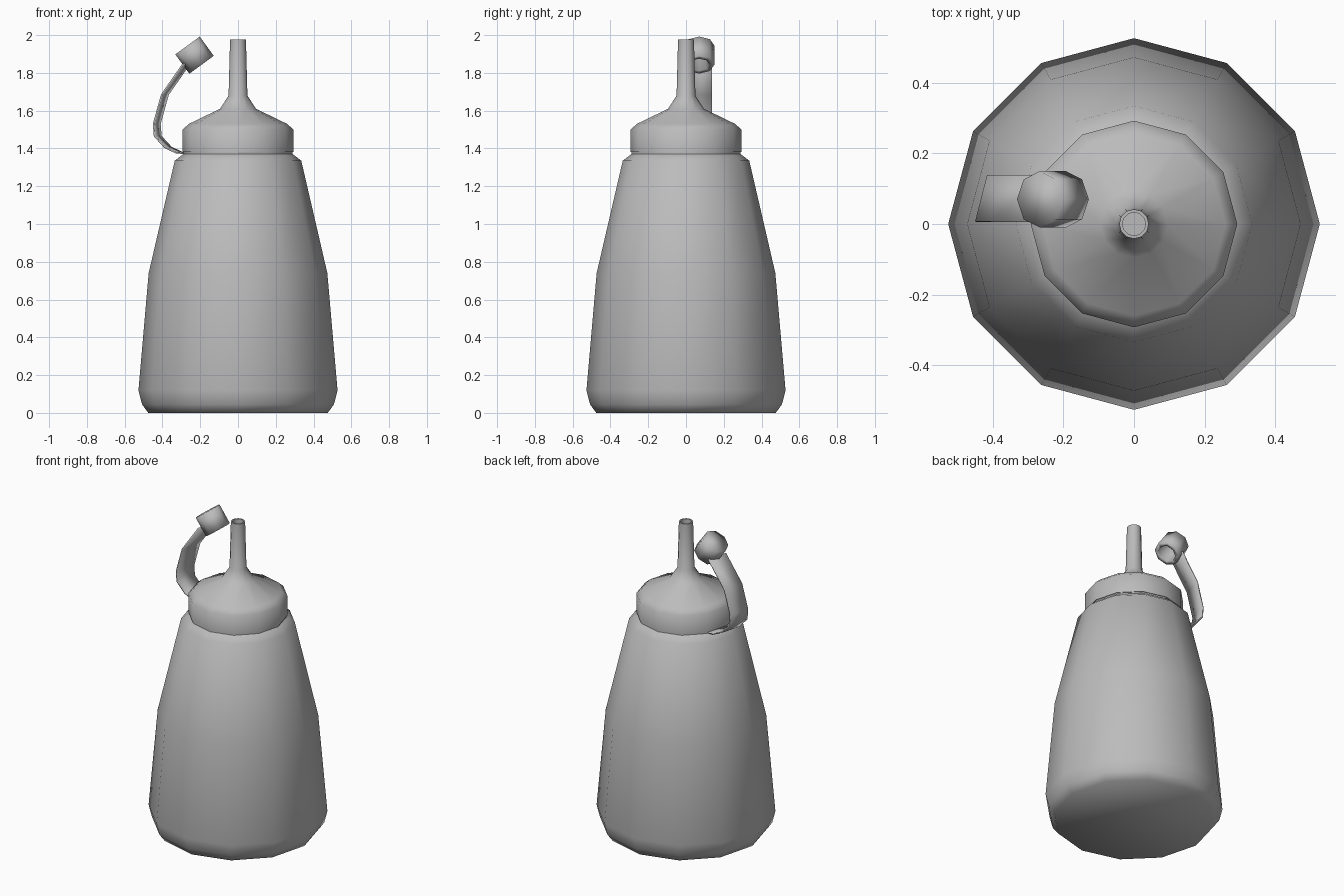
import bpy, bmesh, math
from mathutils import Vector, Matrix

cube = bpy.data.objects.get("Cube")
if cube:
    bpy.data.objects.remove(cube, do_unlink=True)

grey = bpy.data.materials.new("plain_grey")
grey.use_nodes = True
colour = (0.5, 0.5, 0.5, 1)
grey.diffuse_color = colour
grey.node_tree.nodes["Principled BSDF"].inputs["Base Color"].default_value = colour


def finish(name, bm, angle):
    bmesh.ops.recalc_face_normals(bm, faces=bm.faces)
    mesh = bpy.data.meshes.new(name)
    bm.to_mesh(mesh)
    bm.free()
    mesh.materials.append(grey)
    ob = bpy.data.objects.new(name, mesh)
    bpy.context.collection.objects.link(ob)
    bpy.ops.object.select_all(action='DESELECT')
    ob.select_set(True)
    bpy.context.view_layer.objects.active = ob
    bpy.ops.object.shade_smooth_by_angle(angle=math.radians(angle))
    return ob


def lathe(name, profile, sides=12, angle=60, closed=False):
    """Turn a (radius, height) profile around z, filling open ends."""
    bm = bmesh.new()
    rings = []
    for r, z in profile:
        turns = [math.tau * i / sides for i in range(sides)]
        rings.append([bm.verts.new((r * math.cos(t), r * math.sin(t), z)) for t in turns])
    pairs = list(zip(rings, rings[1:]))
    if closed:
        pairs.append((rings[-1], rings[0]))
    else:
        bm.faces.new(rings[0])
        bm.faces.new(rings[-1])
    for low, high in pairs:
        for i in range(sides):
            j = (i + 1) % sides
            bm.faces.new((low[i], low[j], high[j], high[i]))
    return finish(name, bm, angle)


# Squeezable bottle body
lathe("bottle_body", [(0.475, 0), (0.508, 0.045), (0.527, 0.12), (0.473, 0.74),
                      (0.335, 1.335), (0.29, 1.37), (0.27, 1.38)])

# Strap ring clamped under the lid
lathe("strap_ring", [(0.25, 1.368), (0.288, 1.368), (0.288, 1.382), (0.25, 1.382)],
      angle=30, closed=True)

# Screw lid running up into a hollow nozzle
lathe("lid_and_nozzle", [(0.27, 1.38), (0.293, 1.38), (0.293, 1.5), (0.26, 1.53),
                         (0.095, 1.61), (0.05, 1.68), (0.042, 1.977),
                         (0.033, 1.977), (0.033, 1.85)])

# Nozzle cap, tilted with its mouth toward the nozzle
cap = lathe("nozzle_cap", [(0.05, 0.03), (0.055, -0.063), (0.08, -0.063), (0.08, 0.063)],
            sides=8, angle=95)
up = Vector((-0.59, 0, 0.81))
cap.matrix_world = Matrix.Translation((-0.23, 0.07, 1.894)) @ Matrix.Rotation(
    math.atan2(up.x, up.z), 4, 'Y')

# Bent strap joining the ring to the nozzle cap
path = [(-0.27, 1.375), (-0.31, 1.377), (-0.37, 1.405), (-0.425, 1.465),
        (-0.43, 1.53), (-0.387, 1.685), (-0.272, 1.85)]
bm = bmesh.new()
rows = []
for x, z in path:
    rows.append([bm.verts.new((x + s * 0.017, 0.072 + s * 0.066, z)) for s in (-1, 1)])
for a, b in zip(rows, rows[1:]):
    bm.faces.new((a[0], a[1], b[1], b[0]))
strap = finish("cap_strap", bm, 40)
solid = strap.modifiers.new("thickness", 'SOLIDIFY')
solid.thickness = 0.008
solid.offset = 0
